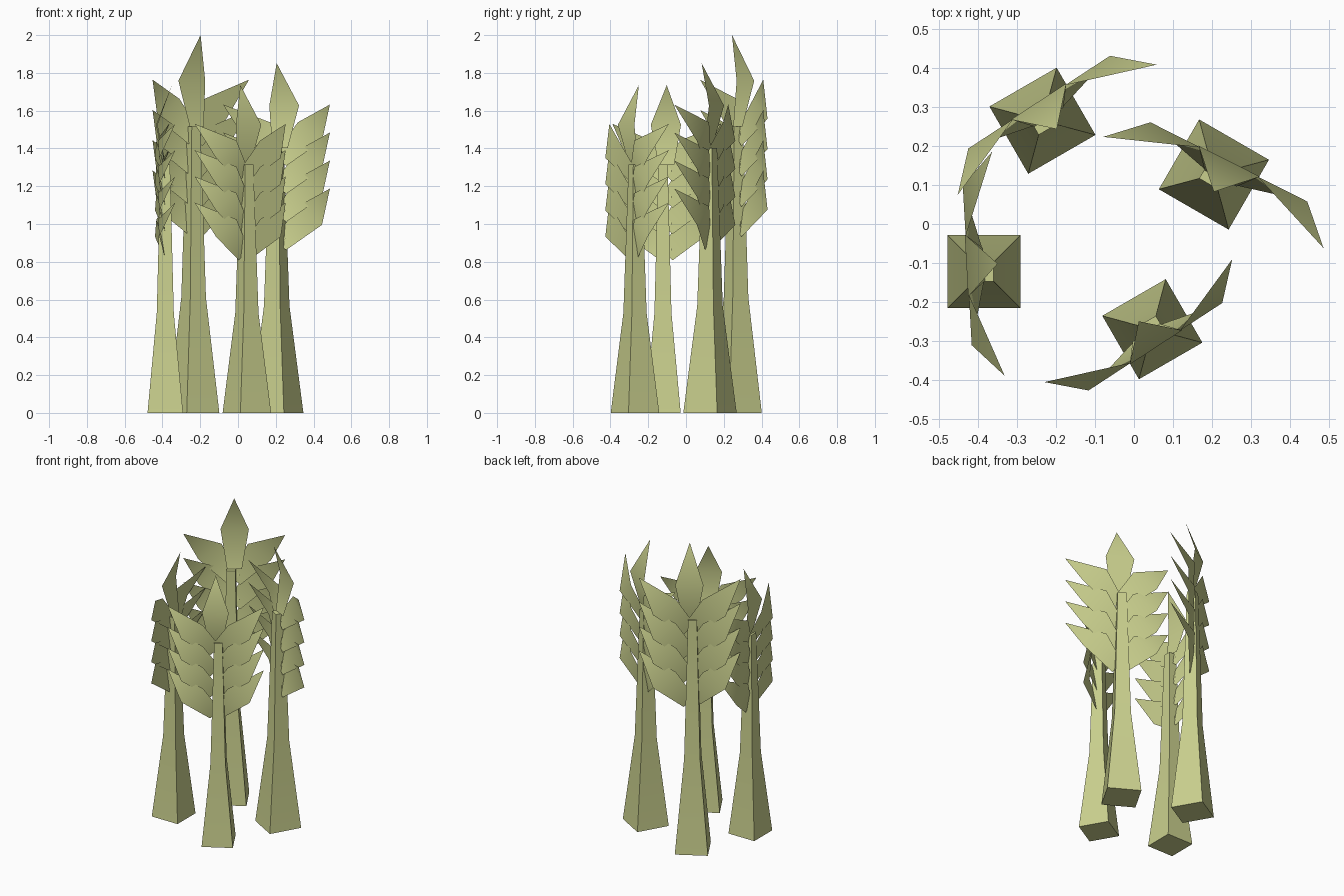
import bpy
import bmesh
from math import radians
from mathutils import Matrix

cube = bpy.data.objects.get("Cube")
if cube:
    bpy.data.objects.remove(cube, do_unlink=True)

olive = bpy.data.materials.new("pale olive")
olive.use_nodes = True
colour = (0.59, 0.63, 0.27, 1)
olive.diffuse_color = colour
olive.node_tree.nodes["Principled BSDF"].inputs["Base Color"].default_value = colour

TRUNK = [(0.094, 0), (0.045, 0.53), (0.025, 1.315)]   # half width, height
TIERS, SPACING = 4, 0.139
TOP_TIP = 1.53

# Leaf outlines: two base points, two shoulder points, tip (local -y is outward)
CROWN_LEAF = [(-0.042, 0, 1.315), (0.042, 0, 1.315),
              (0.08, -0.045, 1.525), (-0.08, -0.045, 1.525), (0, 0.035, 1.735)]
SIDE_LEAF = [(-0.03, 0, -0.25), (0.033, 0, -0.305),
             (0.205, -0.043, -0.18), (0.075, -0.043, -0.088), (0.288, 0.037, 0)]


def finish(bm, name, matrix):
    mesh = bpy.data.meshes.new(name)
    bm.to_mesh(mesh)
    bm.free()
    mesh.transform(matrix)
    mesh.materials.append(olive)
    obj = bpy.data.objects.new(name, mesh)
    bpy.context.collection.objects.link(obj)
    return obj


def add_leaf(bm, outline, lift=0, side=1):
    v = [bm.verts.new((x * side, y, z + lift)) for x, y, z in outline]
    for loop in ([v[0], v[1], v[2], v[3]], [v[3], v[2], v[4]]):
        face = bm.faces.new(loop if side > 0 else loop[::-1])
        face.smooth = True


def add_trunk(name, matrix):
    bm = bmesh.new()
    rings = [[bm.verts.new((sx * r, sy * r, z))
              for sx, sy in ((-1, -1), (1, -1), (1, 1), (-1, 1))] for r, z in TRUNK]
    bm.faces.new(rings[0][::-1])
    bm.faces.new(rings[-1])
    for low, high in zip(rings, rings[1:]):
        for i in range(4):
            j = (i + 1) % 4
            bm.faces.new((low[i], low[j], high[j], high[i]))
    obj = finish(bm, name, matrix)
    bpy.ops.object.select_all(action="DESELECT")
    obj.select_set(True)
    bpy.context.view_layer.objects.active = obj
    bpy.ops.object.shade_smooth_by_angle(angle=radians(30))


def add_tree(name, x, y, turn, width, height):
    place = (Matrix.Translation((x, y, 0)) @ Matrix.Rotation(radians(turn), 4, "Z")
             @ Matrix.Diagonal((width, width, height, 1)))
    # Tapered square trunk
    add_trunk(name + "_trunk", place)
    # The foliage sits slightly off the trunk axis
    crown = place @ Matrix.Translation((-0.018, 0, 0)) @ Matrix.Rotation(radians(3.2), 4, "Z")
    # Upright leaf on top
    bm = bmesh.new()
    add_leaf(bm, CROWN_LEAF)
    finish(bm, name + "_top_leaf", crown)
    # Paired leaves in tiers
    bm = bmesh.new()
    for tier in range(TIERS):
        for side in (1, -1):
            add_leaf(bm, SIDE_LEAF, TOP_TIP - tier * SPACING, side)
    finish(bm, name + "_side_leaves", crown)


add_tree("front_tree", 0.047, -0.27, 30, 1, 1)
add_tree("right_tree", -0.385, -0.122, 270, 1, 1)
add_tree("back_left_tree", 0.205, 0.127, 150, 1.1, 1.067)
add_tree("back_right_tree", -0.235, 0.265, 210, 1.06, 1.153)
